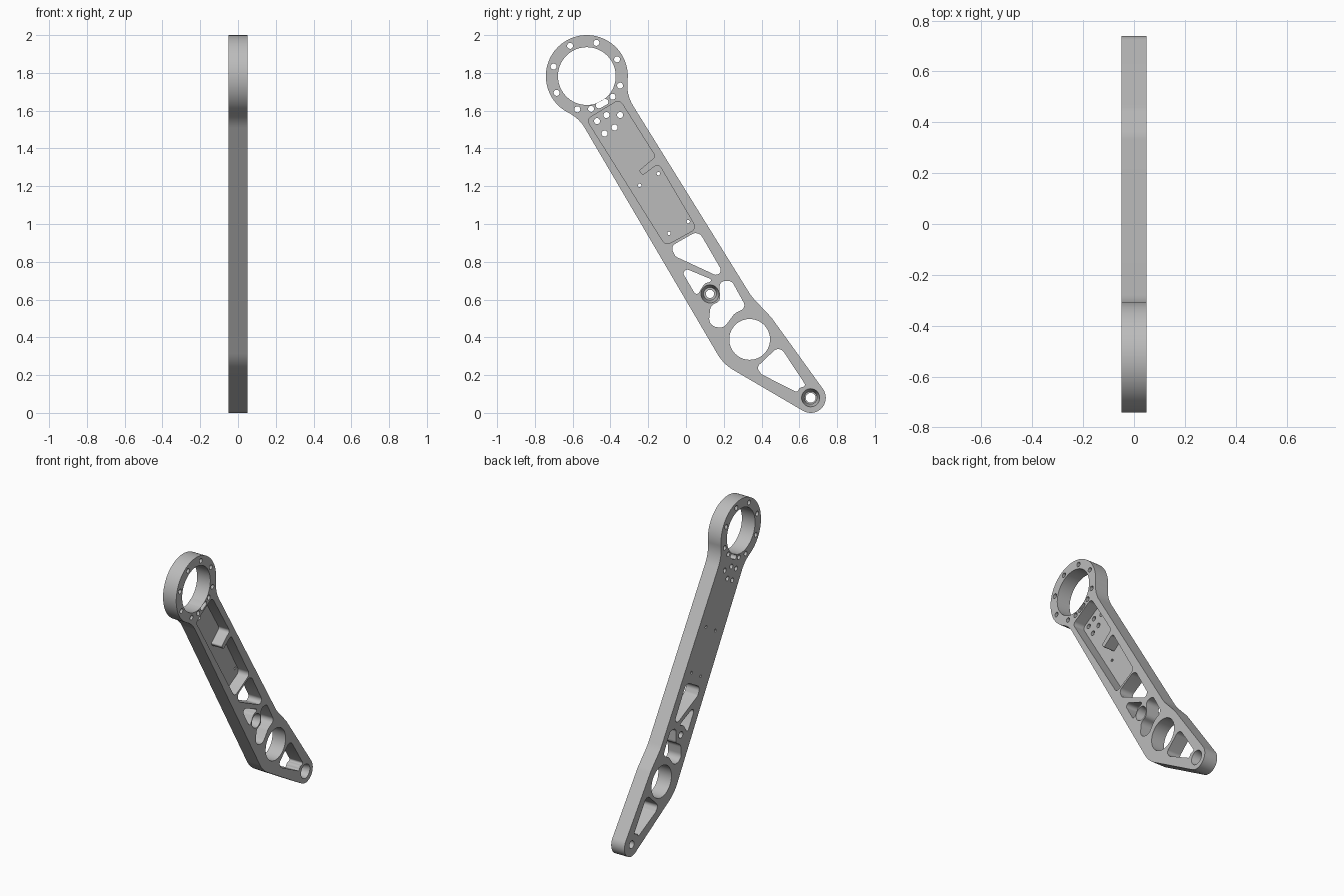
import bpy, bmesh, math
from mathutils import Vector

if "Cube" in bpy.data.objects:
    bpy.data.objects.remove(bpy.data.objects["Cube"], do_unlink=True)

FRONT, BACK = 0.05, -0.05    # plate faces along x
FLOOR = -0.03                # pocket floor
SINK = -0.01                 # countersink bottom
RING = Vector((-0.525, 1.783))
TAIL = Vector((0.66, 0.08))
BOSS = Vector((0.127, 0.63))


def arc(c, r, a0, a1, n):
    """Points (y, z, 0) along an arc, angles in degrees."""
    angles = [math.radians(a0 + (a1 - a0) * i / n) for i in range(n + 1)]
    return [(c[0] + r * math.cos(a), c[1] + r * math.sin(a), 0) for a in angles]


def circle(c, r, n=32):
    return arc(c, r, 0, 360, n)[:-1]


def rounded(corners, steps=8):
    """Fillet each (y, z, radius) corner of a closed loop."""
    out, n = [], len(corners)
    for i, (y, z, r) in enumerate(corners):
        if r == 0:
            out.append((y, z, 0))
            continue
        p = Vector((y, z))
        prev, nxt = corners[i - 1], corners[(i + 1) % n]
        u, v = Vector(prev[:2]) - p, Vector(nxt[:2]) - p
        half = u.angle(v) / 2
        room = [e.length * (0.49 if q[2] else 0.98) for e, q in ((u, prev), (v, nxt))]
        t = min(r / math.tan(half), *room)
        r = t * math.tan(half)
        u.normalize()
        v.normalize()
        centre = p + (u + v).normalized() * (r / math.sin(half))
        a, b = p + u * t - centre, p + v * t - centre
        start = math.degrees(math.atan2(a.y, a.x))
        turn = math.degrees(math.atan2(a.x * b.y - a.y * b.x, a.dot(b)))
        out += arc(centre, r, start, start + turn, steps)
    return out


bm = bmesh.new()


def pairs(ring):
    return zip(ring, ring[1:] + ring[:1])


def wall(*sections):
    """Skin a chain of (loop, x) sections; return the first and last rings."""
    rings = [[bm.verts.new((x, p[0], p[1])) for p in loop] for loop, x in sections]
    for low, high in zip(rings, rings[1:]):
        for (a, b), (c, d) in zip(pairs(low), pairs(high)):
            bm.faces.new((a, b, d, c))
    return rings[0], rings[-1]


def cap(rings):
    """Fill the flat area between an outer ring and its holes."""
    edges = [bm.edges.get(pair) for ring in rings for pair in pairs(ring)]
    bmesh.ops.triangle_fill(bm, use_beauty=True, edges=edges, normal=(1, 0, 0))


# Arm outline: ring head, tapering arm, rounded tail
outline = rounded(
    arc(RING, 0.217, -5.8, 243.8, 64)
    + [(-0.565, 1.558, 0.21), (0.198, 0.258, 0.24)]
    + arc(TAIL, 0.08, -120, 36, 24)
    + [(0.452, 0.505, 0.2), (0.347, 0.616, 0.25), (-0.318, 1.687, 0.21)])

# Recessed pocket with a wedge-shaped notch
pocket = rounded([
    (-0.526, 1.553, 0.025), (-0.352, 1.659, 0.03), (-0.161, 1.357, 0.02),
    (-0.249, 1.283, 0.01), (-0.23, 1.257, 0.01), (-0.146, 1.32, 0.02),
    (0.056, 0.976, 0.03), (-0.108, 0.886, 0.03)])

# Lightening windows
windows = [
    [(-0.082, 0.881, 0.03), (0.066, 0.966, 0.04), (0.22, 0.70, 0.025), (-0.056, 0.828, 0.03)],
    [(-0.04, 0.78, 0.02), (0.151, 0.70, 0.015), (0.098, 0.685, 0.03), (0.056, 0.616, 0.015)],
    [(0.177, 0.696, 0.03), (0.241, 0.701, 0.035), (0.32, 0.558, 0.03), (0.257, 0.526, 0.06),
     (0.198, 0.447, 0.045), (0.119, 0.463, 0.05), (0.13, 0.569, 0.04), (0.18, 0.59, 0.03)],
    [(0.373, 0.241, 0.025), (0.495, 0.357, 0.035), (0.638, 0.14, 0.012),
     (0.601, 0.135, 0.04), (0.59, 0.108, 0.012), (0.4, 0.204, 0.025)],
]
through = [rounded(w) for w in windows]

# Large bores
through += [circle(RING, 0.153, 72), circle((0.337, 0.389), 0.108, 56)]

# Ring bolt holes, with a slot among them
for angle, radius in [(-16 + 45 * k, 0.183) for k in range(7)] + [(-38.6, 0.175), (-82.6, 0.175)]:
    a = math.radians(angle)
    through.append(circle(RING + Vector((math.cos(a), math.sin(a))) * radius, 0.016, 16))
slot, along = Vector((-0.444, 1.637)), Vector((0.017, 0.009))
through.append(arc(slot + along, 0.016, -62, 118, 8) + arc(slot - along, 0.016, 118, 298, 8))

# Pocket floor holes: vents near the ring and small screw holes
floor_holes = [circle(c, 0.016, 16) for c in (
    (-0.471, 1.545), (-0.421, 1.577), (-0.349, 1.577), (-0.431, 1.479), (-0.378, 1.511))]
floor_holes += [circle(c, 0.0095, 12) for c in (
    (-0.246, 1.204), (-0.146, 1.267), (-0.09, 0.95), (0.011, 1.013))]

# Side walls of the plate, openings and countersunk pivots
plate_walls = [wall((loop, FRONT), (loop, BACK)) for loop in [outline] + through]
for c, r in ((BOSS, 0.022), (TAIL, 0.026)):
    bore = circle(c, r)
    plate_walls.append(wall((circle(c, 0.048), FRONT), (circle(c, 0.034), SINK),
                            (bore, SINK), (bore, BACK)))
pocket_top, pocket_bottom = wall((pocket, FRONT), (pocket, FLOOR))
floor_walls = [wall((loop, FLOOR), (loop, BACK)) for loop in floor_holes]

# Flat faces: front, pocket floor, back
cap([front for front, back in plate_walls] + [pocket_top])
cap([pocket_bottom] + [front for front, back in floor_walls])
cap([back for front, back in plate_walls + floor_walls])
bmesh.ops.recalc_face_normals(bm, faces=bm.faces[:])

mesh = bpy.data.meshes.new("arm_plate")
bm.to_mesh(mesh)
bm.free()
arm = bpy.data.objects.new("arm_plate", mesh)
bpy.context.scene.collection.objects.link(arm)

# Single metal colour
metal = bpy.data.materials.new("grey_metal")
metal.use_nodes = True
colour = (0.5, 0.5, 0.5, 1)
metal.diffuse_color = colour
metal.node_tree.nodes["Principled BSDF"].inputs["Base Color"].default_value = colour
mesh.materials.append(metal)

bpy.ops.object.select_all(action='DESELECT')
arm.select_set(True)
bpy.context.view_layer.objects.active = arm
bpy.ops.object.shade_smooth_by_angle(angle=math.radians(30))
